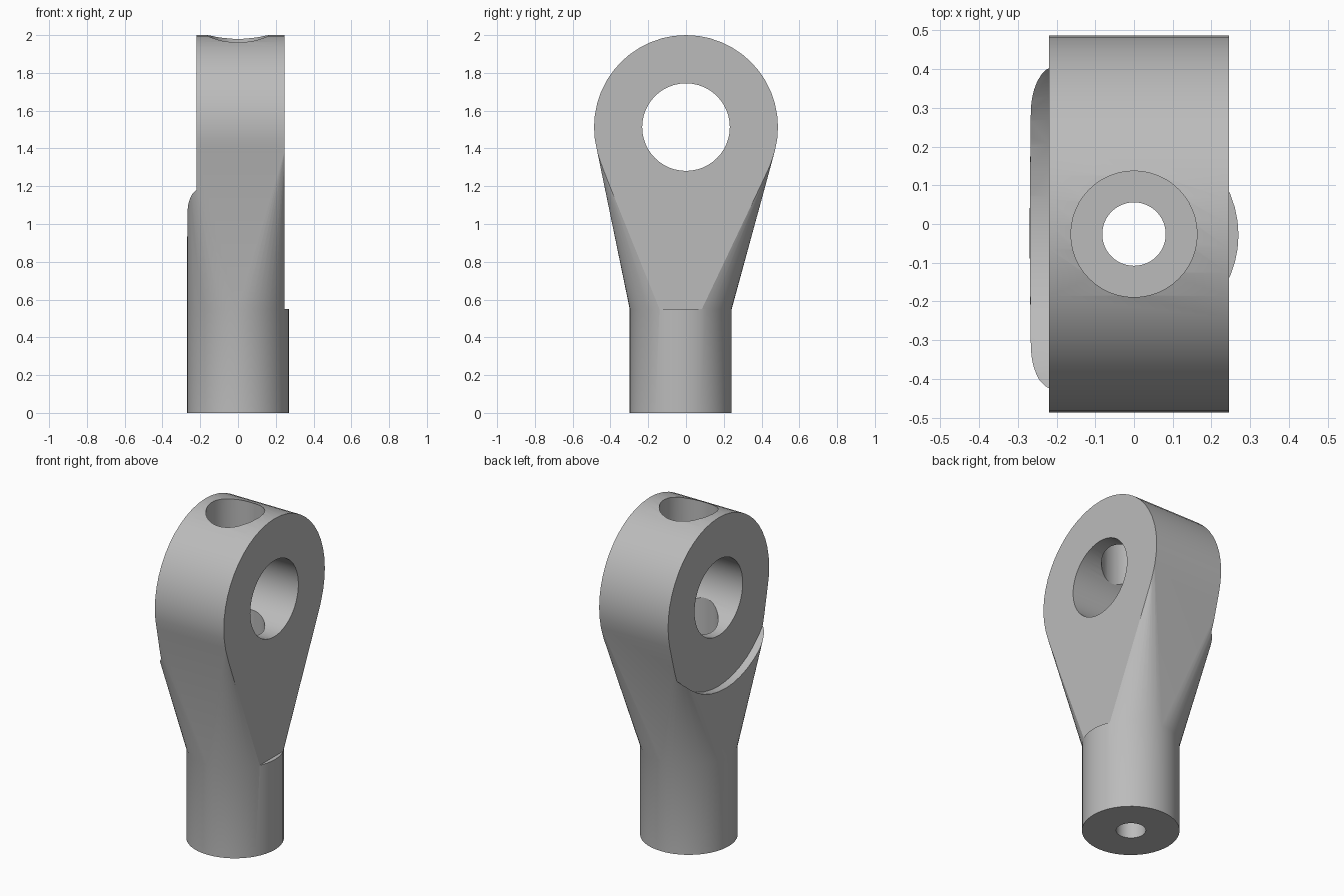
import bpy, bmesh, math
from mathutils import Matrix, Vector

cube = bpy.data.objects.get("Cube")
if cube:
    bpy.data.objects.remove(cube, do_unlink=True)

SEG = 48
EYE_Z, EYE_R = 1.513, 0.487      # eye ring
SHANK_Y, SHANK_R, SHANK_TOP = -0.028, 0.27, 0.55

steel = bpy.data.materials.new("grey_steel")
steel.use_nodes = True
colour = (0.5, 0.5, 0.5, 1)
steel.diffuse_color = colour
steel.node_tree.nodes["Principled BSDF"].inputs["Base Color"].default_value = colour


def make_object(name, bm):
    bmesh.ops.recalc_face_normals(bm, faces=bm.faces)
    mesh = bpy.data.meshes.new(name)
    bm.to_mesh(mesh)
    bm.free()
    mesh.materials.append(steel)
    obj = bpy.data.objects.new(name, mesh)
    bpy.context.collection.objects.link(obj)
    return obj


def cylinder(name, radius, start, end):
    """Cylinder between two points."""
    start, end = Vector(start), Vector(end)
    axis = end - start
    turn = axis.to_track_quat('Z', 'Y').to_matrix().to_4x4()
    bm = bmesh.new()
    bmesh.ops.create_cone(bm, cap_ends=True, segments=SEG, radius1=radius, radius2=radius,
                          depth=axis.length,
                          matrix=Matrix.Translation((start + end) / 2) @ turn)
    return make_object(name, bm)


def box(name, low, high):
    low, high = Vector(low), Vector(high)
    bm = bmesh.new()
    bmesh.ops.create_cube(bm, size=1, matrix=Matrix.Translation((low + high) / 2)
                          @ Matrix.Diagonal((*(high - low), 1)))
    return make_object(name, bm)


# Body: hull around the eye ring and the shank's top circle
bm = bmesh.new()
for i in range(SEG):
    a = 2 * math.pi * i / SEG
    c, s = math.cos(a), math.sin(a)
    for x in (-0.265, 0.247):
        bm.verts.new((x, EYE_R * c, EYE_Z + EYE_R * s))
    bm.verts.new((SHANK_R * c, SHANK_Y + SHANK_R * s, SHANK_TOP))
bmesh.ops.convex_hull(bm, input=bm.verts)
bmesh.ops.dissolve_limit(bm, angle_limit=0.002, verts=bm.verts, edges=bm.edges)

# Shank: the hull's bottom face drawn straight down
bottom = [f for f in bm.faces if all(v.co.z < SHANK_TOP + 0.001 for v in f.verts)]
drawn = bmesh.ops.extrude_face_region(bm, geom=bottom)
bmesh.ops.delete(bm, geom=[f for f in bottom if f.is_valid], context='FACES_ONLY')
for v in drawn["geom"]:
    if isinstance(v, bmesh.types.BMVert):
        v.co.z = 0
body = make_object("rod_end_body", bm)

# Cuts: side faces, eye bore, stepped shank bore
cutters = [
    box("flat_cutter", (0.245, -1, SHANK_TOP), (0.6, 1, 2.3)),
    cylinder("spotface_cutter", 0.54, (-0.6, 0, EYE_Z), (-0.22, 0, EYE_Z)),
    cylinder("eye_bore_cutter", 0.232, (-0.7, 0, EYE_Z), (0.7, 0, EYE_Z)),
    cylinder("wide_bore_cutter", 0.163, (0, -0.026, 0.3), (0, -0.026, 2.3)),
    cylinder("small_bore_cutter", 0.082, (0, -0.026, -0.2), (0, -0.026, 0.6)),
]
bpy.context.view_layer.objects.active = body
for cutter in cutters:
    mod = body.modifiers.new(cutter.name, 'BOOLEAN')
    mod.operation = 'DIFFERENCE'
    mod.solver = 'EXACT'
    mod.object = cutter
    bpy.ops.object.modifier_apply(modifier=mod.name)
for cutter in cutters:
    bpy.data.objects.remove(cutter, do_unlink=True)

bpy.ops.object.select_all(action='DESELECT')
body.select_set(True)
bpy.ops.object.shade_smooth_by_angle(angle=math.radians(25))
